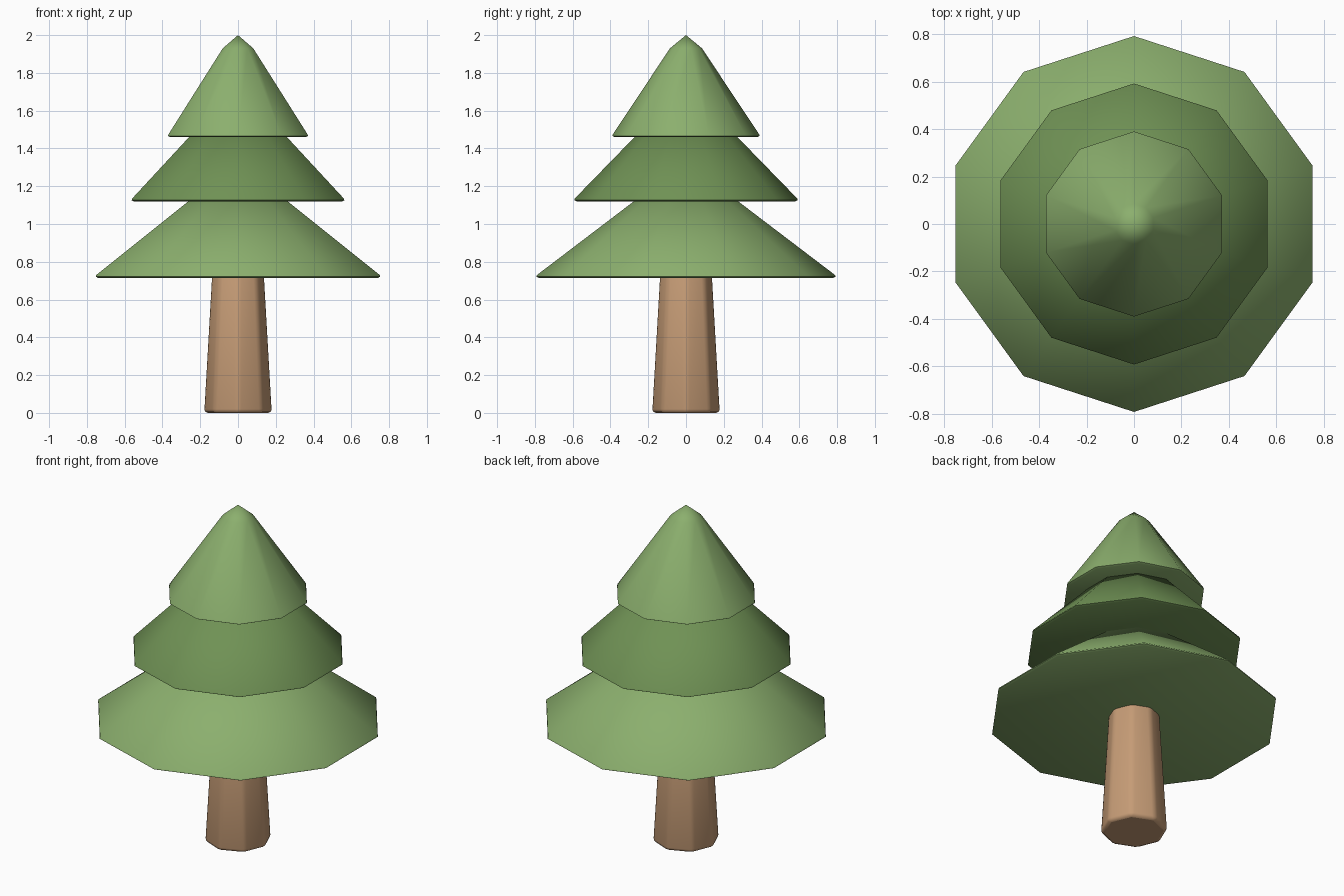
import bpy, bmesh, math

if "Cube" in bpy.data.objects:
    bpy.data.objects.remove(bpy.data.objects["Cube"])


def material(name, color):
    mat = bpy.data.materials.new(name)
    mat.diffuse_color = (*color, 1)
    mat.use_nodes = True
    mat.node_tree.nodes["Principled BSDF"].inputs["Base Color"].default_value = mat.diffuse_color
    return mat


def lathe(name, profile, sides, mat):
    """Faceted solid from (radius, z) rings, one corner on +y; radius 0 is a tip."""
    bm = bmesh.new()
    rings = []
    for r, z in profile:
        if r == 0:
            rings.append([bm.verts.new((0, 0, z))] * sides)
            continue
        angles = [math.pi / 2 + math.tau * i / sides for i in range(sides)]
        rings.append([bm.verts.new((r * math.cos(a), r * math.sin(a), z)) for a in angles])
    bm.faces.new(rings[0][::-1])
    for lo, hi in zip(rings, rings[1:]):
        for i in range(sides):
            j = (i + 1) % sides
            quad = [lo[i], lo[j], hi[j], hi[i]]
            bm.faces.new(list(dict.fromkeys(quad)))
    if profile[-1][0] > 0:
        bm.faces.new(rings[-1])
    bmesh.ops.recalc_face_normals(bm, faces=bm.faces)
    mesh = bpy.data.meshes.new(name)
    bm.to_mesh(mesh)
    bm.free()
    mesh.materials.append(mat)
    obj = bpy.data.objects.new(name, mesh)
    bpy.context.collection.objects.link(obj)
    return obj


def smooth(obj, degrees):
    bpy.ops.object.select_all(action='DESELECT')
    obj.select_set(True)
    bpy.context.view_layer.objects.active = obj
    bpy.ops.object.shade_smooth_by_angle(angle=math.radians(degrees))


bark = material("bark", (0.56, 0.33, 0.18))
light_green = material("light_green", (0.26, 0.43, 0.155))
dark_green = material("dark_green", (0.16, 0.285, 0.09))

# Tapered trunk with softened corners
trunk = lathe("trunk", [(0.183, 0), (0.136, 0.82)], 8, bark)
bevel = trunk.modifiers.new("soft_edges", 'BEVEL')
bevel.width = 0.02
bevel.segments = 2
bevel.limit_method = 'ANGLE'
bevel.angle_limit = math.radians(30)
smooth(trunk, 50)

# Three foliage tiers, each a ten-sided cone with a thin rounded rim
tiers = [
    ("lower_foliage", 0.792, 0.715, [(0, 1.33)], light_green),
    ("middle_foliage", 0.592, 1.12, [(0, 1.74)], dark_green),
    ("upper_foliage", 0.39, 1.46, [(0.085, 1.93), (0, 2.0)], light_green),
]
for name, r, z, top, mat in tiers:
    rim = [(r - 0.012, z), (r, z + 0.006), (r - 0.003, z + 0.015)]
    smooth(lathe(name, rim + top, 10, mat), 40)
